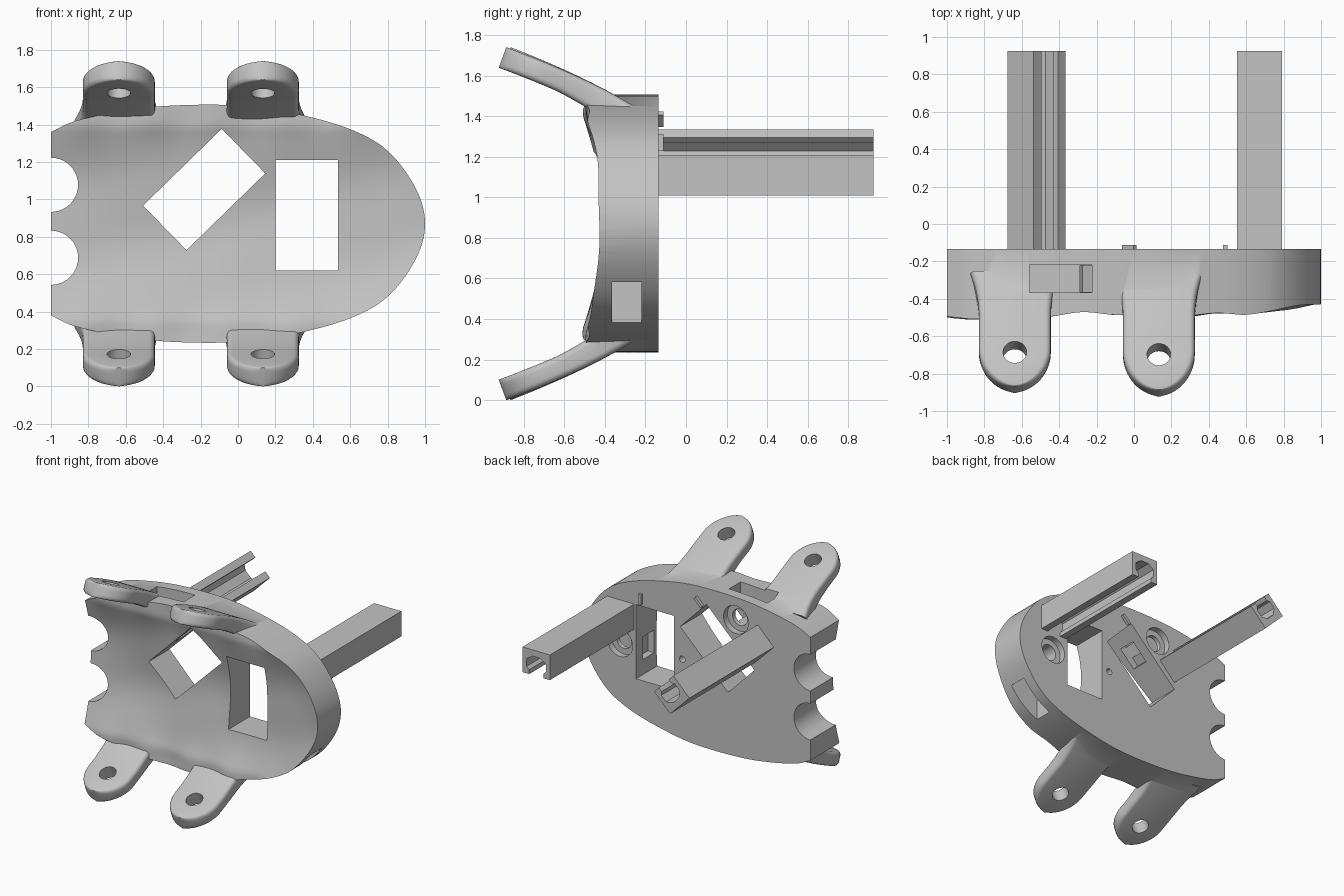
import bpy, bmesh, math
from mathutils import Vector

cube = bpy.data.objects.get("Cube")
if cube:
    bpy.data.objects.remove(cube, do_unlink=True)

grey = bpy.data.materials.new("plain_grey")
grey.use_nodes = True
grey.diffuse_color = (0.55, 0.55, 0.55, 1)
grey.node_tree.nodes["Principled BSDF"].inputs["Base Color"].default_value = (0.55, 0.55, 0.55, 1)

MID = 0.87      # height of the mirror plane
BACK = -0.135   # y of the flat back face


def make(name, bm):
    bmesh.ops.recalc_face_normals(bm, faces=bm.faces)
    mesh = bpy.data.meshes.new(name)
    bm.to_mesh(mesh)
    bm.free()
    mesh.materials.append(grey)
    ob = bpy.data.objects.new(name, mesh)
    bpy.context.collection.objects.link(ob)
    return ob


def prism(name, pts, y0, y1):
    """Outline in x and z, extruded along y."""
    bm = bmesh.new()
    face = bm.faces.new([bm.verts.new((x, y0, z)) for x, z in pts])
    out = bmesh.ops.extrude_face_region(bm, geom=[face])
    verts = [v for v in out["geom"] if isinstance(v, bmesh.types.BMVert)]
    bmesh.ops.translate(bm, verts=verts, vec=(0, y1 - y0, 0))
    return make(name, bm)


def circle(cx, cz, r, n=40):
    return [(cx + r * math.cos(math.tau * i / n), cz + r * math.sin(math.tau * i / n)) for i in range(n)]


def place(pts, cx, cz, degrees=0):
    a = math.radians(degrees)
    return [(cx + x * math.cos(a) - z * math.sin(a), cz + x * math.sin(a) + z * math.cos(a)) for x, z in pts]


def rect(cx, cz, w, h, degrees=0):
    return place([(-w / 2, -h / 2), (w / 2, -h / 2), (w / 2, h / 2), (-w / 2, h / 2)], cx, cz, degrees)


def combine(ob, tool, operation):
    mod = ob.modifiers.new("combine", "BOOLEAN")
    mod.operation, mod.solver, mod.object = operation, "EXACT", tool
    bpy.ops.object.select_all(action="DESELECT")
    bpy.context.view_layer.objects.active = ob
    ob.select_set(True)
    bpy.ops.object.modifier_apply(modifier=mod.name)
    bpy.data.objects.remove(tool, do_unlink=True)


def smooth(ob, degrees):
    bpy.ops.object.select_all(action="DESELECT")
    bpy.context.view_layer.objects.active = ob
    ob.select_set(True)
    bpy.ops.object.shade_smooth_by_angle(angle=math.radians(degrees))


def spline(points, steps):
    """Smooth curve through all but the first and last point."""
    out = []
    for a, b, c, d in zip(points, points[1:], points[2:], points[3:]):
        a, b, c, d = map(Vector, (a, b, c, d))
        for i in range(steps):
            t = i / steps
            out.append(0.5 * (2 * b + (c - a) * t + (2 * a - 5 * b + 4 * c - d) * t ** 2
                              + (3 * b - a - 3 * c + d) * t ** 3))
    return out + [Vector(points[-2])]


# Plate: D-shaped outline mirrored top to bottom
upper = spline([(-1.17, 1.27), (-1, 1.36), (-0.83, 1.43), (-0.45, 1.495), (0, 1.503), (0.32, 1.455),
                (0.6, 1.375), (0.8, 1.26), (0.95, 1.06), (1, MID), (0.95, 0.68)], 7)
lower = [(p.x, 2 * MID - p.y) for p in reversed(upper[:-1])]
plate = prism("mounting_plate", [tuple(p) for p in upper] + lower, -0.62, BACK)

# Concave, slightly uneven front surface
bm = bmesh.new()
bmesh.ops.create_grid(bm, x_segments=70, y_segments=56, size=1)
for v in bm.verts:
    x, h = v.co.x * 1.1, v.co.y * 0.75
    ripple = 0.005 * math.sin(7 * x + 5 * h) + 0.004 * math.sin(13 * h - 4 * x + 1)
    ripple += 0.008 * math.sin(17 * x) * min(1, (h / 0.55) ** 6)
    bowl = -0.385 - 0.095 * min(1, (h / 0.52) ** 2) - 0.045 * max(0, x) ** 4 - 0.03 * max(0, -x) ** 3
    v.co = (x, bowl + ripple, MID + h)
out = bmesh.ops.extrude_face_region(bm, geom=list(bm.faces))
for v in out["geom"]:
    if isinstance(v, bmesh.types.BMVert):
        v.co.y = -1.2
combine(plate, make("bowl_cutter", bm), "DIFFERENCE")


# Curved tabs with rounded ends and a flared root
def tab(cx, side, reach):
    start, bend, end = Vector((-0.28, 1.4)), Vector((-0.5, 1.54)), Vector((-reach, 1.69))
    turn, r, half = 0.72, 0.03, 0.054
    stations = [turn * i / 16 for i in range(16)]
    stations += [turn + (1 - turn) * math.sin(math.pi / 2 * i / 18) for i in range(19)]

    def frame(t):
        p = start * (1 - t) ** 2 + bend * 2 * t * (1 - t) + end * t * t
        d = ((bend - start) * (1 - t) + (end - bend) * t).normalized()
        return p, Vector((d.y, -d.x)), d

    bm = bmesh.new()
    rings = []
    for t in stations:
        p, n, _ = frame(t)
        w = 0.192 + 0.045 * max(0, 1 - t / 0.45) ** 2
        if t > turn:
            w *= math.sqrt(max(0, 1 - ((t - turn) / (1 - turn)) ** 2))
        w = max(w, 0.004)
        rx = min(r, w * 0.9)
        inner = half + 0.03 * max(0, 1 - t / 0.6)
        ring = []
        for sx, sn, first in ((1, 1, 0), (-1, 1, 90), (-1, -1, 180), (1, -1, 270)):
            depth = half if sn > 0 else inner
            for k in range(5):
                a = math.radians(first + 22.5 * k)
                q = p + n * (sn * (depth - r) + r * math.sin(a))
                x = cx + sx * (w - rx) + rx * math.cos(a)
                ring.append(bm.verts.new((x, q.x, MID + side * (q.y - MID))))
        rings.append(ring)
    for a, b in zip(rings, rings[1:]):
        for i in range(len(a)):
            j = (i + 1) % len(a)
            bm.faces.new((a[i], a[j], b[j], b[i]))
    bm.faces.new(rings[0])
    bm.faces.new(rings[-1])
    ob = make("tab", bm)

    # Screw hole square to the tab surface
    p, n, d = frame(0.755)
    bm = bmesh.new()
    loops = []
    for depth in (-0.2, 0.2):
        loop = []
        for u, v in circle(0, 0, 0.063):
            q = p + d * v + n * depth
            loop.append(bm.verts.new((cx + u, q.x, MID + side * (q.y - MID))))
        loops.append(loop)
    for i in range(len(loops[0])):
        j = (i + 1) % len(loops[0])
        bm.faces.new((loops[0][i], loops[0][j], loops[1][j], loops[1][i]))
    for loop in loops:
        bm.faces.new(loop)
    combine(ob, make("hole_cutter", bm), "DIFFERENCE")
    return ob


for cx, reach in ((-0.637, 0.885), (0.133, 0.905)):
    for side in (1, -1):
        combine(plate, tab(cx, side, reach), "UNION")

# Openings: two windows, two edge notches, nut pockets, screw recesses
cuts = [
    (rect(0.3675, 0.915, 0.335, 0.59), -1, 0),
    (rect(-0.181, 1.053, 0.333, 0.588, 134.3), -1, 0),
    (circle(-1, 1.078, 0.145), -1, 0),
    (circle(-1, 0.688, 0.145), -1, 0),
    (rect(0.765, 0.58, 0.25, 0.62), -0.365, -0.22),
    (rect(-0.392, 1.44, 0.335, 0.36), -0.365, -0.22),
    (rect(0.55, 0.83, 0.08, 0.18), -0.364, -0.221),
    (rect(-0.25, 1.242, 0.08, 0.18, 134.3), -0.364, -0.221),
    (circle(0.128, 0.884, 0.025), -0.25, 0),
]
for cx, cz in ((0.675, 0.87), (-0.345, 1.325)):
    cuts += [(circle(cx, cz, 0.11), -0.185, 0), (circle(cx, cz, 0.065), -0.3, 0)]
for pts, y0, y1 in cuts:
    combine(plate, prism("cutter", pts, y0, y1), "DIFFERENCE")
smooth(plate, 35)

# Slotted rails, open on one side
half_section = [(0.12, 0.1), (0.12, -0.1), (0.062, -0.1), (0.062, -0.065), (0.085, -0.045),
                (0.085, 0.015), (0.035, 0.05)]
section = half_section + [(-x, z) for x, z in reversed(half_section)]
prism("left_rail", place(section, 0.67, 1.11), BACK - 0.02, 0.925)
prism("right_rail", place(section, -0.522, 1.18, 135), BACK - 0.02, 0.925)

# Small locating pegs on the back face
prism("left_peg", rect(0.488, 1.27, 0.024, 0.085), BACK - 0.01, -0.112)
prism("right_peg", rect(-0.025, 1.385, 0.024, 0.085, 135), BACK - 0.01, -0.112)
